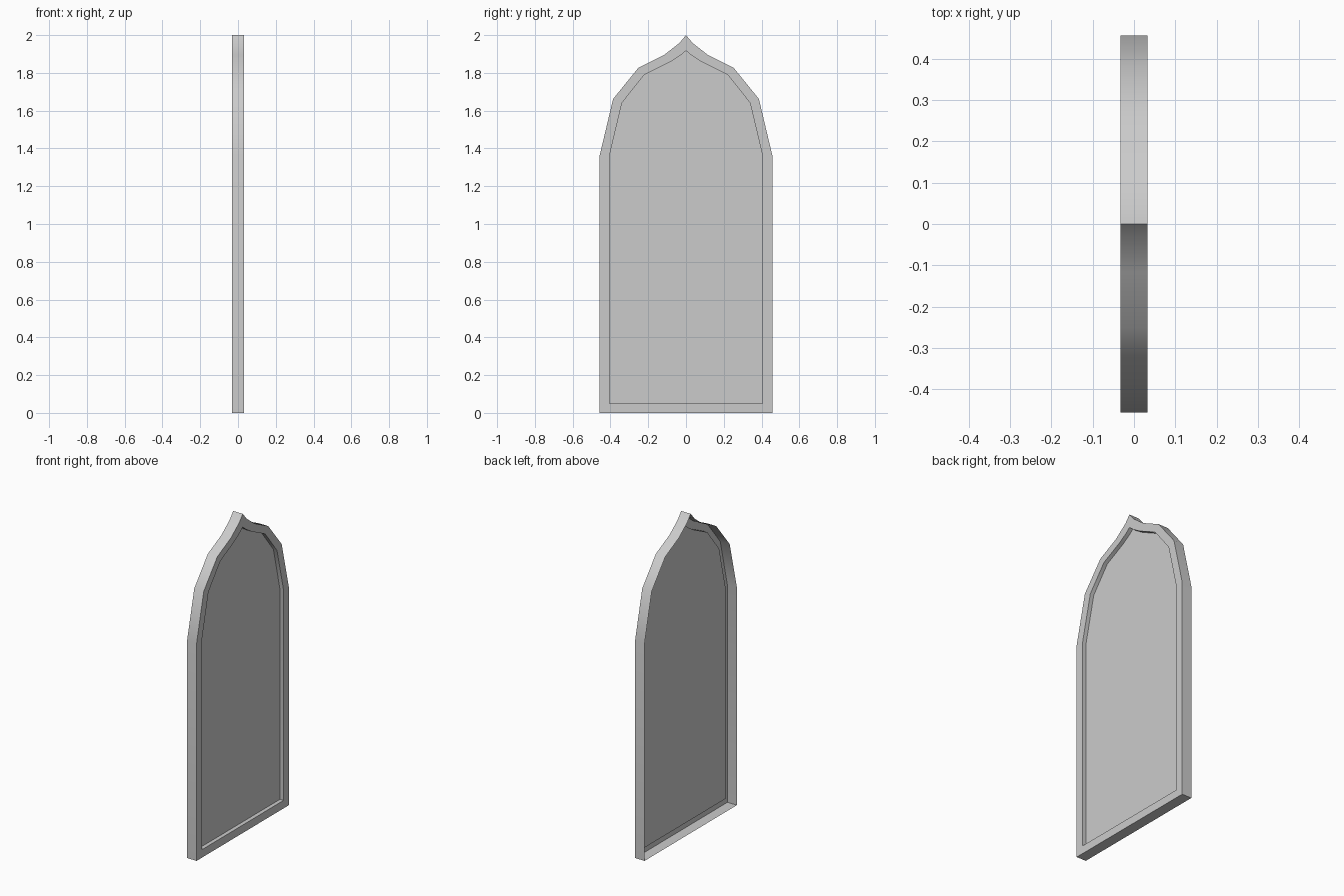
import bpy, bmesh, math

if "Cube" in bpy.data.objects:
    bpy.data.objects.remove(bpy.data.objects["Cube"])

FRONT, BACK, PANEL = 0.033, -0.033, 0.008   # x positions of rim, open back, recessed panel

# Half outlines (y, z), from the bottom corner up to just below the tip
outer_half = [(0.457, 0), (0.457, 1.363), (0.386, 1.662), (0.252, 1.827),
              (0.117, 1.894), (0.036, 1.957)]
inner_half = [(0.405, 0.05), (0.405, 1.363), (0.339, 1.641), (0.222, 1.789),
              (0.085, 1.857), (0.03, 1.892)]


def mirrored(half, tip):
    """Full closed outline, counter-clockwise seen from +x."""
    return half + [(0, tip)] + [(-y, z) for y, z in reversed(half)]


outer = mirrored(outer_half, 2.0)
inner = mirrored(inner_half, 1.917)


def finish(bm, name):
    mesh = bpy.data.meshes.new(name)
    bm.to_mesh(mesh)
    bm.free()
    obj = bpy.data.objects.new(name, mesh)
    bpy.context.collection.objects.link(obj)
    bpy.ops.object.select_all(action='DESELECT')
    obj.select_set(True)
    bpy.context.view_layer.objects.active = obj
    bpy.ops.object.shade_smooth_by_angle(angle=math.radians(30))
    return obj


def ring(bm, outline, x):
    return [bm.verts.new((x, y, z)) for y, z in outline]


# Frame: outer wall, front rim and inner wall, open at the back
bm = bmesh.new()
loops = [ring(bm, outer, BACK), ring(bm, outer, FRONT),
         ring(bm, inner, FRONT), ring(bm, inner, PANEL)]
n = len(outer)
for a, b in zip(loops, loops[1:]):
    for i in range(n):
        j = (i + 1) % n
        bm.faces.new((a[i], a[j], b[j], b[i]))
finish(bm, "arched_frame")

# Recessed panel
bm = bmesh.new()
bm.faces.new(ring(bm, inner, PANEL))
finish(bm, "recessed_panel")
